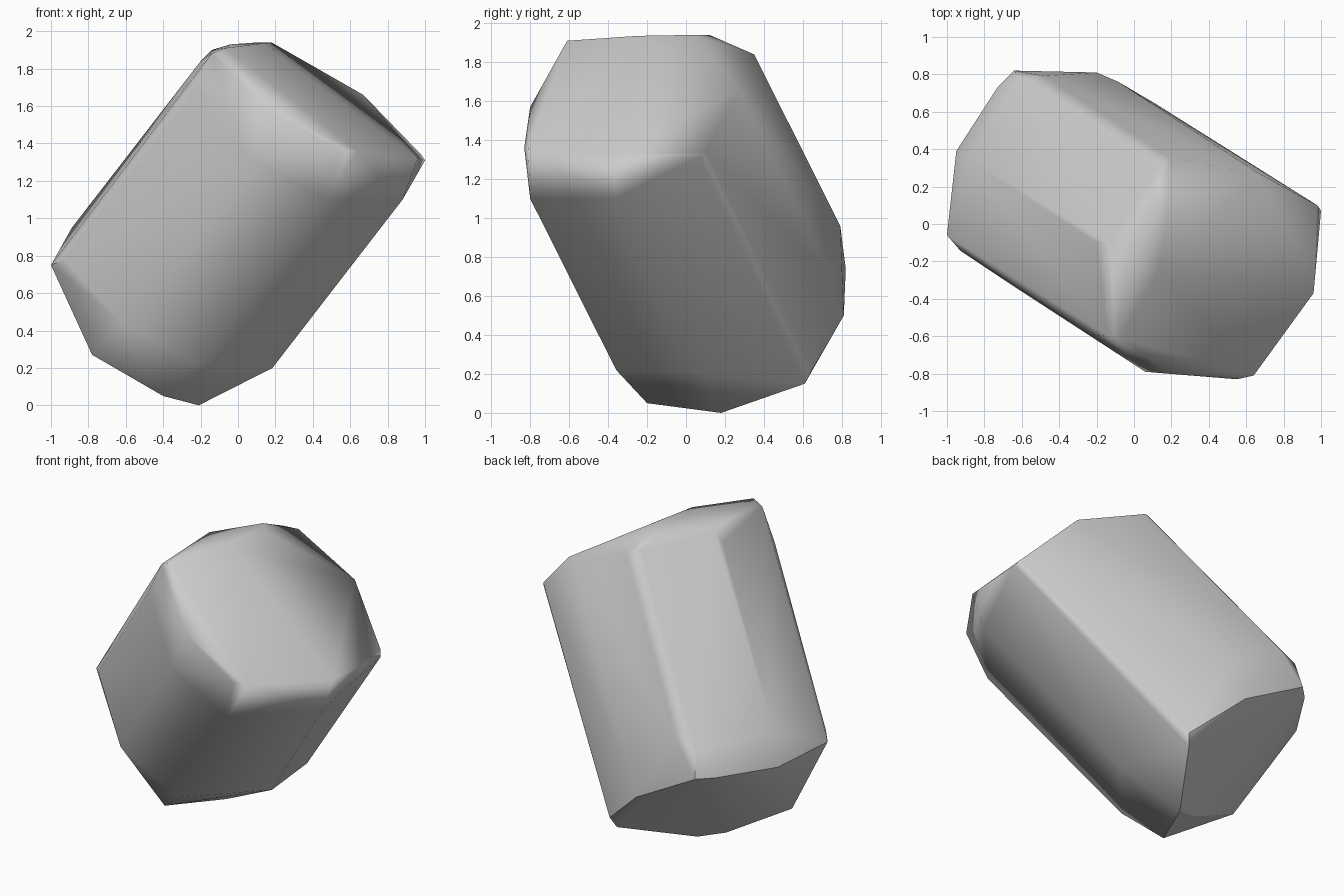
import bpy, bmesh, math
from mathutils import Vector

if "Cube" in bpy.data.objects:
    bpy.data.objects.remove(bpy.data.objects["Cube"])

# Slanted long axis of the stone, per unit of height
AXIS = Vector((-0.773, 0.502, -1.0))

# Long side edges: upper corner (x, y, z) and height dropped along the axis
side_edges = [
    ((0.48, -0.80, 1.10), 0.88),
    ((0.06, -0.79, 1.32), 0.88),
    ((-0.24, -0.59, 1.67), 0.89),
    ((-0.20, -0.10, 1.84), 0.89),
    ((0.12, 0.30, 1.86), 0.95),
    ((0.20, 0.35, 1.84), 0.88),
    ((0.67, 0.27, 1.66), 0.98),
    ((0.92, 0.12, 1.27), 1.05),
    ((0.88, -0.36, 1.10), 0.90),
]

# Corners of the upper end
crown = [
    (-0.07, -0.61, 1.91), (-0.14, -0.60, 1.88), (-0.14, -0.10, 1.90),
    (-0.04, -0.22, 1.93), (0.13, -0.25, 1.935), (0.10, 0.12, 1.94), (0.18, 0.04, 1.94),
    (0.98, 0.10, 1.34), (1.0, 0.07, 1.31), (0.96, -0.37, 1.32),
    (0.64, -0.81, 1.36), (0.55, -0.83, 1.36), (0.18, -0.80, 1.57),
]

# Corners of the lower end
base = [
    (-1.0, -0.06, 0.75), (-0.95, 0.39, 0.74), (-0.73, 0.73, 0.74),
    (-0.64, 0.82, 0.74), (-0.20, 0.81, 0.50), (0.08, 0.61, 0.15),
    (-0.21, 0.18, 0.0), (-0.38, 0.12, 0.05), (-0.40, -0.20, 0.05),
    (-0.78, 0.0, 0.27),
]

points = [Vector(p) for p in crown + base]
for top, drop in side_edges:
    points += [Vector(top), Vector(top) + AXIS * drop]

# Wrap the corners into a solid and merge nearly flat facets
bm = bmesh.new()
for p in points:
    bm.verts.new(p)
bmesh.ops.convex_hull(bm, input=bm.verts[:])
bmesh.ops.delete(bm, geom=[v for v in bm.verts if not v.link_faces], context='VERTS')
bmesh.ops.dissolve_limit(bm, angle_limit=math.radians(1), verts=bm.verts[:], edges=bm.edges[:])
bmesh.ops.recalc_face_normals(bm, faces=bm.faces[:])

# Smooth faces, with crisp edges only around the lower end
for f in bm.faces:
    f.smooth = True
centre = Vector((0, 0, 0.97))
for e in bm.edges:
    low = all((v.co - centre).dot(AXIS.normalized()) > 0.6 for v in e.verts)
    e.smooth = not (low and e.calc_face_angle() > math.radians(28))

mesh = bpy.data.meshes.new("stone")
bm.to_mesh(mesh)
bm.free()
stone = bpy.data.objects.new("stone", mesh)
bpy.context.collection.objects.link(stone)

# Shading weighted towards the large facets
weighted = stone.modifiers.new("weighted_normals", 'WEIGHTED_NORMAL')
weighted.keep_sharp = True
